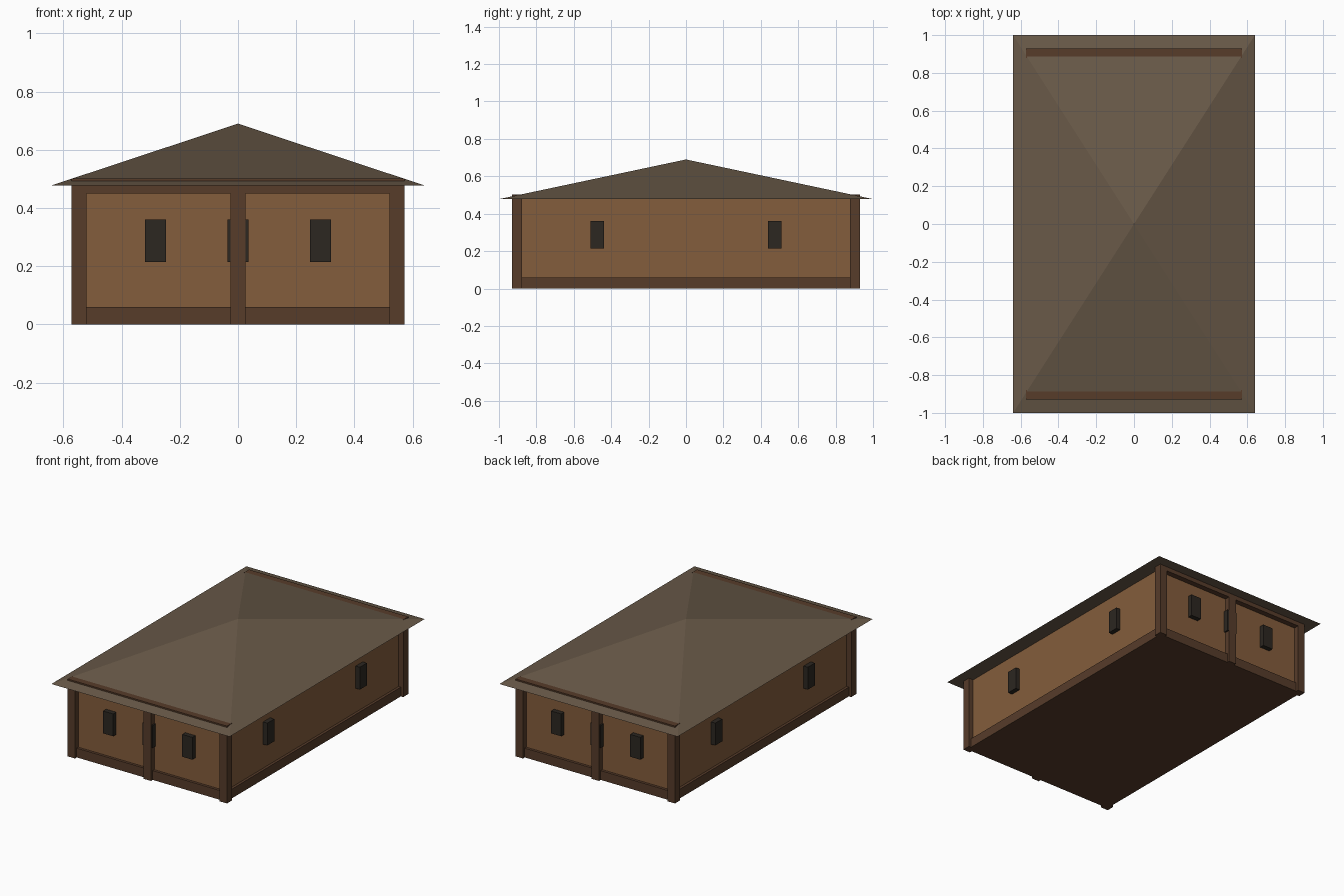
import bpy, bmesh

if "Cube" in bpy.data.objects:
    bpy.data.objects.remove(bpy.data.objects["Cube"])


def material(name, color):
    m = bpy.data.materials.new(name)
    m.diffuse_color = (*color, 1)
    m.use_nodes = True
    m.node_tree.nodes["Principled BSDF"].inputs["Base Color"].default_value = m.diffuse_color
    return m


WALL = material("plaster", (0.23, 0.11, 0.045))
WOOD = material("dark_timber", (0.095, 0.045, 0.023))
GLASS = material("dark_window", (0.025, 0.02, 0.015))
ROOF = material("roof_tile", (0.14, 0.10, 0.065))


def finish(name, bm, mat):
    bmesh.ops.recalc_face_normals(bm, faces=bm.faces)
    mesh = bpy.data.meshes.new(name)
    bm.to_mesh(mesh)
    bm.free()
    mesh.materials.append(mat)
    bpy.context.collection.objects.link(bpy.data.objects.new(name, mesh))


def box(name, x, y, z, mat):
    """Box from (min, max) pairs on each axis."""
    bm = bmesh.new()
    bmesh.ops.create_cube(bm, size=1)
    for v in bm.verts:
        v.co = [r[0] if c < 0 else r[1] for c, r in zip(v.co, (x, y, z))]
    finish(name, bm, mat)


def span(c, half):
    return (c - half, c + half)


# Body and base sill
box("walls", span(0, 0.538), span(0, 0.895), (0.01, 0.48), WALL)
box("base_sill", span(0, 0.555), span(0, 0.912), (0, 0.06), WOOD)

for s, end in ((-1, "front"), (1, "back")):
    # Posts and top beam on each gable end
    for x, side in ((-0.546, "left"), (0, "middle"), (0.546, "right")):
        box(f"{end}_{side}_post", span(x, 0.026), span(s * 0.904, 0.026), (0, 0.48), WOOD)
    box(f"{end}_beam", span(0, 0.572), span(s * 0.904, 0.026), (0.45, 0.502), WOOD)
    # End windows
    for x, side in ((-0.284, "left"), (0, "middle"), (0.284, "right")):
        box(f"{end}_{side}_window", span(x, 0.036), span(s * 0.908, 0.018), (0.215, 0.36), GLASS)

# Side windows
for s, side in ((-1, "left"), (1, "right")):
    for y, end in ((-0.475, "front"), (0.475, "back")):
        box(f"{side}_side_{end}_window", span(s * 0.55, 0.018), span(y, 0.036), (0.215, 0.36), GLASS)

# Pyramid roof with flat underside
bm = bmesh.new()
base = [bm.verts.new((x, y, 0.478)) for x, y in ((-0.64, -1), (0.64, -1), (0.64, 1), (-0.64, 1))]
apex = bm.verts.new((0, 0, 0.69))
bm.faces.new(base)
for i in range(4):
    bm.faces.new((base[i], base[(i + 1) % 4], apex))
finish("roof", bm, ROOF)
